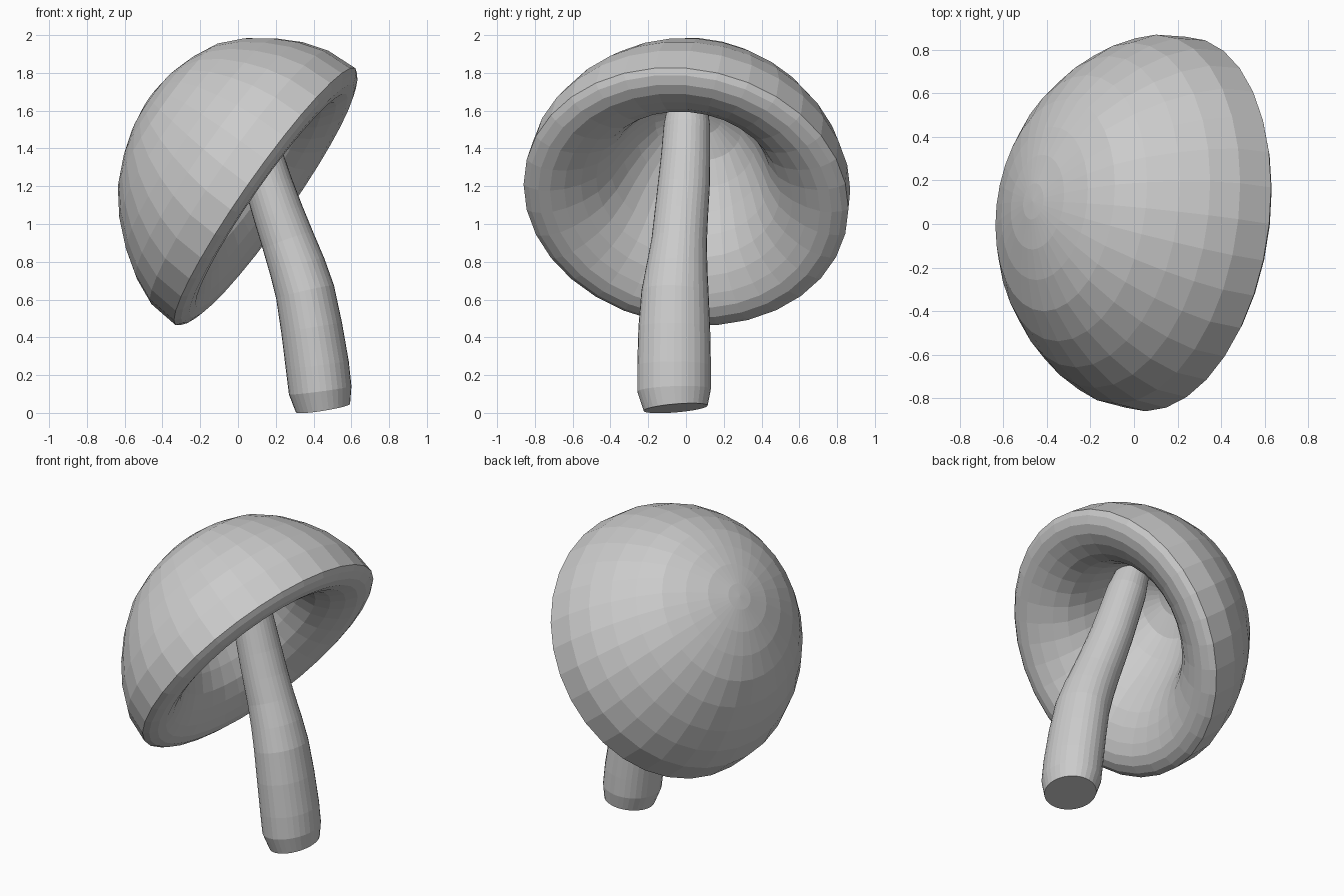
import bpy, bmesh, math
from mathutils import Vector

if "Cube" in bpy.data.objects:
    bpy.data.objects.remove(bpy.data.objects["Cube"])

SIDES = 32


def loft(name, rings):
    """Skin a list of rings; each is (centre, side_a, side_b) vectors, zero-size = pole."""
    bm = bmesh.new()
    loops = []
    for c, a, b in rings:
        if a.length < 1e-5:
            loops.append([bm.verts.new(c)])
            continue
        loops.append([bm.verts.new(c + a * math.cos(t) + b * math.sin(t))
                      for t in (2 * math.pi * i / SIDES for i in range(SIDES))])
    for lo, hi in zip(loops, loops[1:]):
        for i in range(SIDES):
            j = (i + 1) % SIDES
            if len(lo) == 1:
                bm.faces.new((lo[0], hi[j], hi[i]))
            elif len(hi) == 1:
                bm.faces.new((lo[i], lo[j], hi[0]))
            else:
                bm.faces.new((lo[i], lo[j], hi[j], hi[i]))
    for end in (loops[0], loops[-1]):
        if len(end) > 1:
            bm.faces.new(end)
    bmesh.ops.recalc_face_normals(bm, faces=bm.faces)
    mesh = bpy.data.meshes.new(name)
    bm.to_mesh(mesh)
    bm.free()
    obj = bpy.data.objects.new(name, mesh)
    bpy.context.collection.objects.link(obj)
    return obj


# Cap: tilted dome, rounded lip and leaning hollow underneath
axis = Vector((-0.815, 0.13, 0.57)).normalized()
up = Vector((0.576, 0, 0.818))
up = (up - axis * up.dot(axis)).normalized()
side = axis.cross(up)
centre = Vector((0.145, 0.0, 1.145))

# (radius, height along axis, lean towards the upper side)
outer = [(0, .805, .075), (.08, .80, .074), (.21, .775, .072), (.34, .73, .066),
         (.47, .665, .058), (.59, .56, .045), (.69, .435, .03),
         (.765, .31, .018), (.818, .17, .006), (.83, 0, 0)]
inner = [(.80, -.025, 0), (.75, -.042, 0), (.69, -.04, 0), (.62, -.015, 0),
         (.54, .03, .005), (.47, .09, .015), (.41, .18, .035), (.36, .29, .06),
         (.30, .40, .085), (.22, .50, .11), (.11, .56, .125), (0, .58, .13)]
loft("mushroom_cap", [(centre + axis * h + up * k, up * r, side * r * 1.045)
                      for r, h, k in outer + inner])

# Stem: bent tapering tube, its top buried in the cap
path = [(.45, -.055, .025, .145, .17), (.435, -.063, .12, .167, .195),
        (.42, -.063, .25, .168, .195), (.39, -.062, .45, .163, .19),
        (.355, -.058, .64, .157, .178), (.315, -.048, .77, .15, .162),
        (.265, -.036, .91, .141, .147), (.215, -.025, 1.05, .134, .142),
        (.165, -.012, 1.20, .127, .138), (.115, -.002, 1.36, .122, .13),
        (.065, .005, 1.52, .118, .123), (.02, .01, 1.66, .10, .10)]
pts = [Vector(p[:3]) for p in path]
rings = []
for i, p in enumerate(path):
    tangent = (pts[min(i + 1, len(pts) - 1)] - pts[max(i - 1, 0)]).normalized()
    b = Vector((0, 1, 0))
    b = (b - tangent * b.dot(tangent)).normalized()
    a = b.cross(tangent)
    rings.append((pts[i], a * p[3], b * p[4]))
loft("mushroom_stem", rings)
